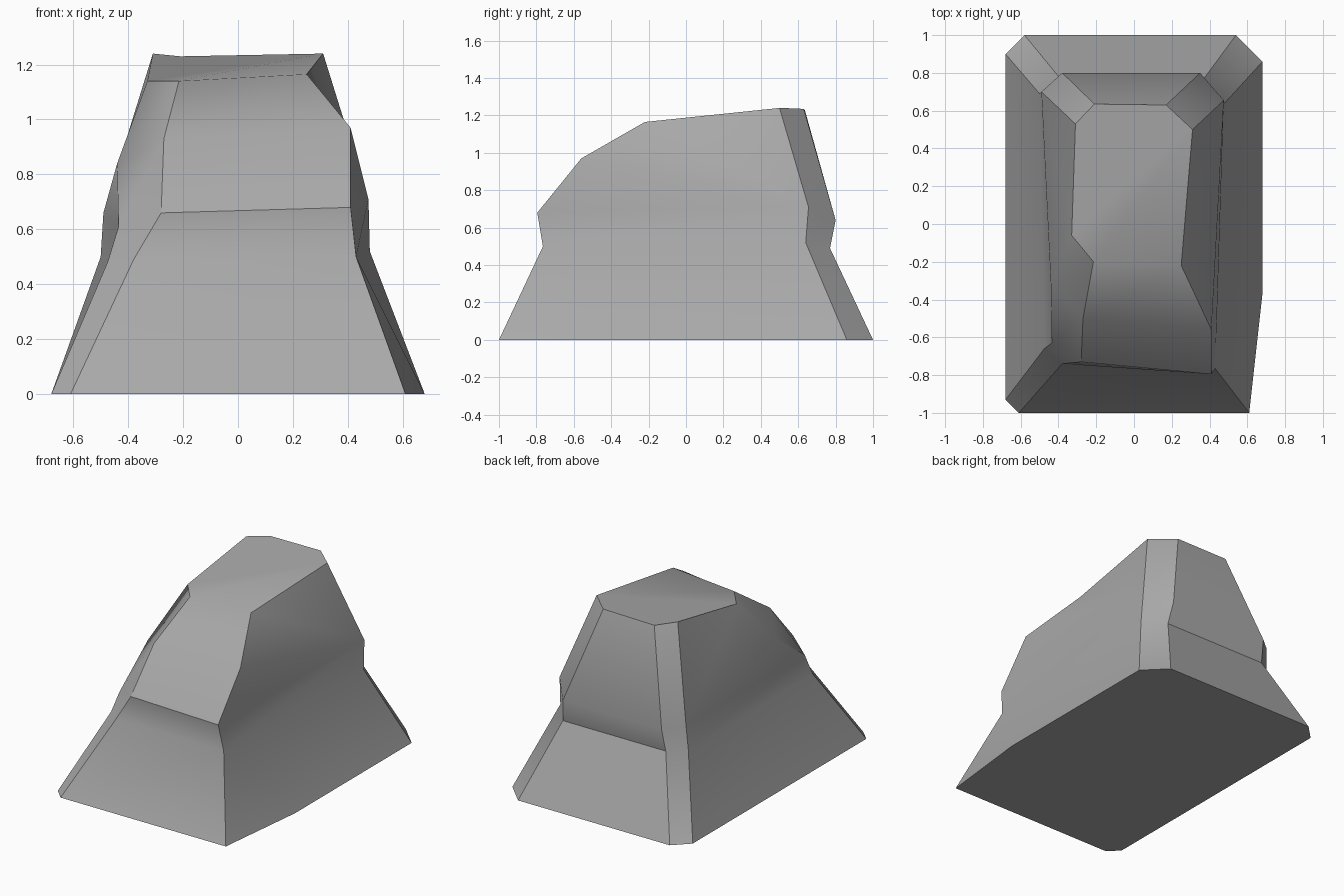
import bpy, bmesh, math

if "Cube" in bpy.data.objects:
    bpy.data.objects.remove(bpy.data.objects["Cube"])

# Corner profiles going anticlockwise, each from the ground to the top.
# Repeated points make adjoining strips fan into triangles.
front_right = [(.61, -1, 0), (.43, -.765, .5), (.41, -.795, .68), (.41, -.56, .97), (.25, -.22, 1.165)]
side_right = [(.68, -.37, 0)] + front_right[1:]
back_right = [(.68, .86, 0), (.48, .64, .52), (.475, .655, .71)]
back_right_in = [(.54, 1, 0), (.37, .77, .49), (.35, .80, .64)]
back_left_in = [(-.58, 1, 0), (-.39, .77, .49), (-.38, .80, .64)]
back_left = [(-.68, .90, 0), (-.50, .69, .50), (-.49, .70, .66)]
front_left = [(-.68, -.93, 0), (-.475, -.66, .48), (-.435, -.63, .61), (-.44, -.32, .84), (-.33, -.06, 1.14)]
front_left_in = [(-.61, -1, 0), (-.38, -.74, .49), (-.28, -.73, .66), (-.27, -.50, .93), (-.215, -.20, 1.14)]


def front(p):
    return p + [p[-1]]


def back(p, top):
    return p + [p[-1]] * 2 + [top]


columns = [
    front(front_right), front(side_right),
    back(back_right, (.31, .50, 1.24)), back(back_right_in, (.17, .63, 1.235)),
    back(back_left_in, (-.21, .635, 1.23)), back(back_left, (-.31, .53, 1.24)),
    front(front_left), front(front_left_in),
]

bm = bmesh.new()
verts = {}


def face(points):
    pts = list(dict.fromkeys(points))      # drop repeated corners
    if len(pts) > 2:
        bm.faces.new([verts.setdefault(p, None) or verts.update({p: bm.verts.new(p)}) or verts[p] for p in pts])


# Strips between neighbouring corner profiles
for a, b in zip(columns, columns[1:] + columns[:1]):
    for i in range(5):
        face([a[i], b[i], b[i + 1], a[i + 1]])
# Top and bottom
face([c[-1] for c in columns])
face([c[0] for c in reversed(columns)])
bmesh.ops.recalc_face_normals(bm, faces=bm.faces[:])

mesh = bpy.data.meshes.new("rock")
bm.to_mesh(mesh)
bm.free()
rock = bpy.data.objects.new("rock", mesh)
bpy.context.collection.objects.link(rock)

grey = bpy.data.materials.new("stone grey")
grey.diffuse_color = (.40, .40, .40, 1)
grey.use_nodes = True
grey.node_tree.nodes["Principled BSDF"].inputs["Base Color"].default_value = grey.diffuse_color
mesh.materials.append(grey)

# Smooth the soft bends, keep the corner edges crisp
bpy.context.view_layer.objects.active = rock
rock.select_set(True)
bpy.ops.object.shade_smooth_by_angle(angle=math.radians(35))
